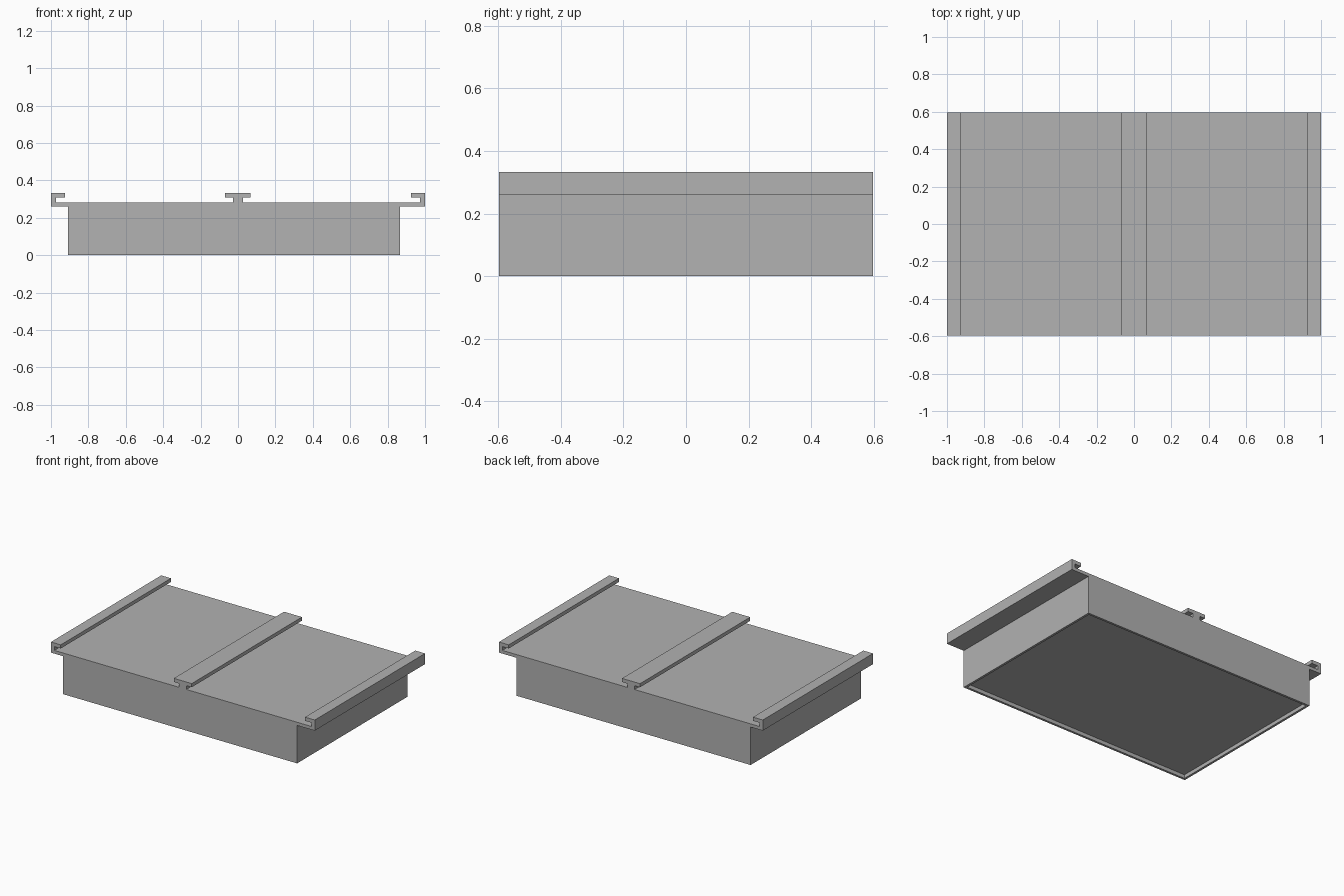
import bpy
import bmesh

if "Cube" in bpy.data.objects:
    bpy.data.objects.remove(bpy.data.objects["Cube"], do_unlink=True)

# Sizes
HALF_DEPTH = 0.597
TOP, LIP, DECK, SHELF = 0.333, 0.308, 0.282, 0.26
RIM, RECESS = 0.022, 0.025

# Plain grey material
grey = bpy.data.materials.new("plain grey")
grey.use_nodes = True
colour = (0.445, 0.445, 0.445, 1)
grey.diffuse_color = colour
grey.node_tree.nodes["Principled BSDF"].inputs["Base Color"].default_value = colour


def side_rail(side):
    """Hooked edge rail, from the shelf underside round to the deck."""
    return [(side, SHELF), (side, TOP), (side * 0.926, TOP),
            (side * 0.926, LIP), (side * 0.974, LIP), (side * 0.974, DECK)]


# Cross-section: body, right hooked rail, centre T rail, left hooked rail
t_rail = [(0.026, DECK), (0.026, LIP), (0.067, LIP), (0.067, TOP),
          (-0.069, TOP), (-0.069, LIP), (-0.028, LIP), (-0.028, DECK)]
profile = ([(-0.908, 0), (0.866, 0), (0.866, SHELF)] + side_rail(1)
           + t_rail + side_rail(-1)[::-1] + [(-0.908, SHELF)])

# Extrude the cross-section from front to back
bm = bmesh.new()
front = bm.faces.new([bm.verts.new((x, -HALF_DEPTH, z)) for x, z in profile])
extruded = bmesh.ops.extrude_face_region(bm, geom=[front], use_keep_orig=True)
back_verts = [v for v in extruded["geom"] if isinstance(v, bmesh.types.BMVert)]
bmesh.ops.translate(bm, verts=back_verts, vec=(0, 2 * HALF_DEPTH, 0))
bmesh.ops.recalc_face_normals(bm, faces=bm.faces)

# Shallow recess inside a narrow rim on the underside
base = next(f for f in bm.faces if all(v.co.z < 0.001 for v in f.verts))
bmesh.ops.inset_individual(bm, faces=[base], thickness=RIM)
pocket = bmesh.ops.extrude_discrete_faces(bm, faces=[base])["faces"][0]
bmesh.ops.translate(bm, verts=pocket.verts, vec=(0, 0, RECESS))
bmesh.ops.recalc_face_normals(bm, faces=bm.faces)

mesh = bpy.data.meshes.new("railed_tray")
bm.to_mesh(mesh)
bm.free()
mesh.materials.append(grey)
tray = bpy.data.objects.new("railed_tray", mesh)
bpy.context.collection.objects.link(tray)
